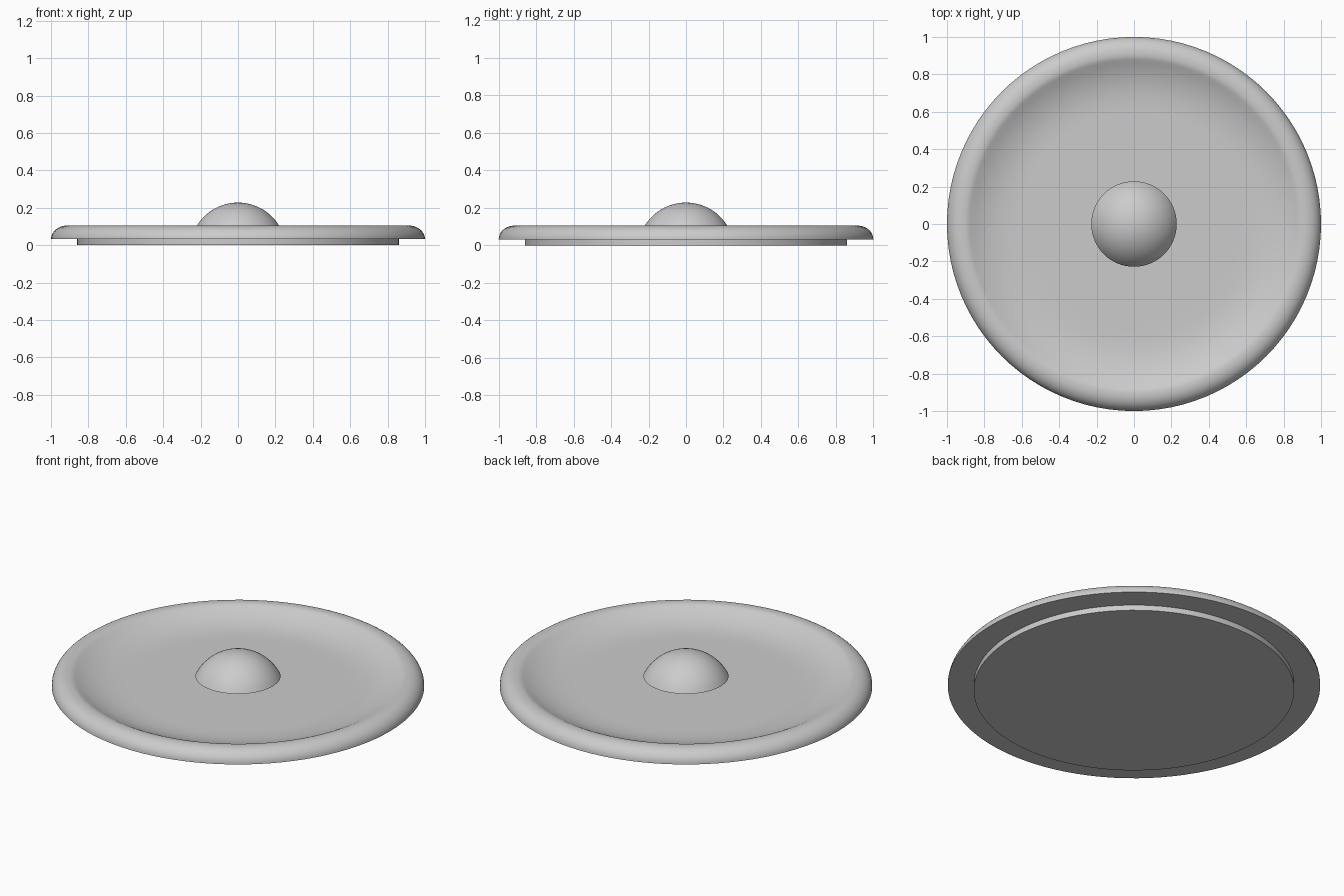
import bpy, bmesh
from math import pi, sin, cos, asin

if "Cube" in bpy.data.objects:
    bpy.data.objects.remove(bpy.data.objects["Cube"], do_unlink=True)

# Plain grey material
grey = bpy.data.materials.new("light_grey")
grey.use_nodes = True
colour = (0.6, 0.6, 0.6, 1)
grey.diffuse_color = colour
grey.node_tree.nodes["Principled BSDF"].inputs["Base Color"].default_value = colour


def lathe(name, profile, sides=96):
    """Turn an (r, z) profile around the vertical axis."""
    bm = bmesh.new()
    verts = [bm.verts.new((r, 0, z)) for r, z in profile]
    edges = [bm.edges.new(pair) for pair in zip(verts, verts[1:])]
    bmesh.ops.spin(bm, geom=verts + edges, cent=(0, 0, 0), axis=(0, 0, 1),
                   angle=2 * pi, steps=sides)
    bmesh.ops.remove_doubles(bm, verts=bm.verts, dist=0.0001)
    bmesh.ops.recalc_face_normals(bm, faces=bm.faces)
    mesh = bpy.data.meshes.new(name)
    bm.to_mesh(mesh)
    bm.free()
    mesh.materials.append(grey)
    obj = bpy.data.objects.new(name, mesh)
    bpy.context.collection.objects.link(obj)
    bpy.ops.object.select_all(action="DESELECT")
    obj.select_set(True)
    bpy.context.view_layer.objects.active = obj
    bpy.ops.object.shade_smooth_by_angle(angle=pi / 6)
    return obj


# Dish: foot, rounded rim, hollow curving down to a flat floor
floor, under, crest = 0.035, 0.032, 0.105
foot = [(0, 0), (0.86, 0), (0.86, under)]
rim = [(0.915 + 0.085 * cos(a), under + (crest - under) * sin(a))
       for a in (i * pi / 20 for i in range(11))]
lip = [(0.9, 0.1045), (0.888, 0.102)]
wall = [(0.58 + 0.295 * t, floor + 0.061 * t ** 2.6)
        for t in (1 - i / 12 for i in range(13))]
lathe("dish", foot + rim + lip + wall + [(0, floor)])

# Knob: spherical cap with a flat underside on a short hidden stem
radius, centre, base = 0.258, -0.03, 0.09
start = asin((base - centre) / radius)
cap = [(radius * cos(a), centre + radius * sin(a))
       for a in (start + (pi / 2 - start) * i / 14 for i in range(14))]
lathe("knob", [(0, base)] + cap + [(0, centre + radius)], 64)
lathe("knob_stem", [(0, floor), (0.08, floor), (0.08, base), (0, base)], 32)
